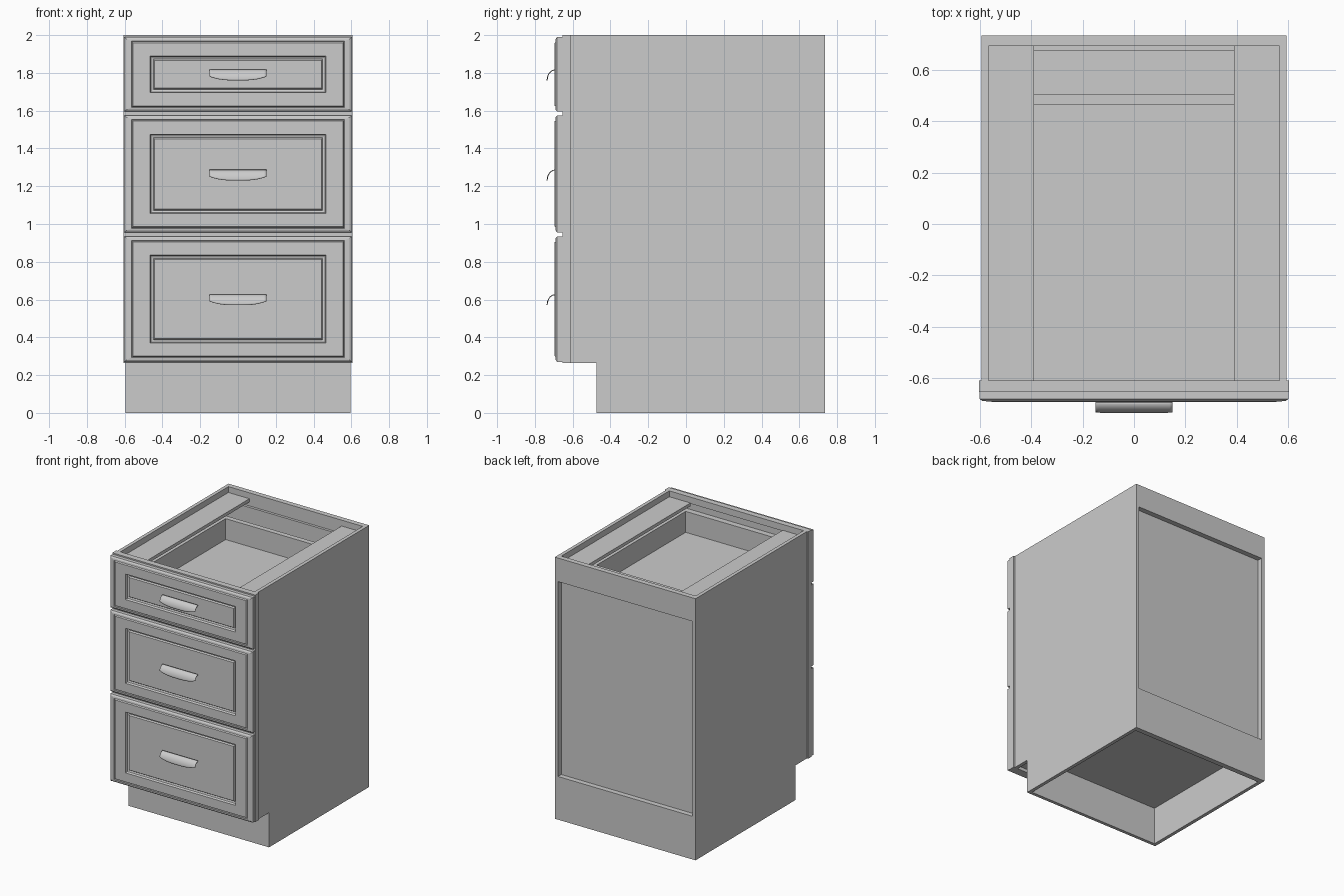
import bpy, bmesh, math

if "Cube" in bpy.data.objects:
    bpy.data.objects.remove(bpy.data.objects["Cube"])

# One painted-grey material
grey = bpy.data.materials.new("cabinet_grey")
grey.use_nodes = True
colour = (0.6, 0.6, 0.6, 1)
grey.diffuse_color = colour
grey.node_tree.nodes["Principled BSDF"].inputs["Base Color"].default_value = colour


def finish(name, bm):
    bmesh.ops.recalc_face_normals(bm, faces=bm.faces)
    mesh = bpy.data.meshes.new(name)
    bm.to_mesh(mesh)
    bm.free()
    mesh.materials.append(grey)
    obj = bpy.data.objects.new(name, mesh)
    bpy.context.collection.objects.link(obj)
    return obj


def box(name, x0, x1, y0, y1, z0, z1):
    bm = bmesh.new()
    bmesh.ops.create_cube(bm, size=1)
    for v in bm.verts:
        v.co.x = x1 if v.co.x > 0 else x0
        v.co.y = y1 if v.co.y > 0 else y0
        v.co.z = z1 if v.co.z > 0 else z0
    return finish(name, bm)


# Main levels of the carcass
W, IN = 0.595, 0.568          # outer and inner half width
FRONT, BACK = -0.61, 0.735
TOE_Y, TOE_Z = -0.475, 0.265
FACE = -0.655                 # front of the face frame


# Side panel with toe notch, extruded from its outline
def side_panel(name, x0, x1):
    bm = bmesh.new()
    outline = [(TOE_Y, 0), (BACK, 0), (BACK, 2), (FRONT, 2), (FRONT, TOE_Z), (TOE_Y, TOE_Z)]
    face = bm.faces.new([bm.verts.new((x0, y, z)) for y, z in outline])
    moved = bmesh.ops.extrude_face_region(bm, geom=[face])["geom"]
    bmesh.ops.translate(bm, vec=(x1 - x0, 0, 0),
                        verts=[g for g in moved if isinstance(g, bmesh.types.BMVert)])
    finish(name, bm)


for side, s in (("left", 1), ("right", -1)):
    side_panel(side + "_side_panel", s * IN, s * W)
    a, b = sorted((s * 0.39, s * IN))
    box(side + "_top_stretcher", a, b, FRONT, 0.695, 1.93, 1.955)
    a, b = sorted((s * 0.53, s * 0.605))
    box(side + "_frame_stile", a, b, FACE, FRONT, TOE_Z, 2)

# Back, bottom and toe boards
box("back_top_rail", -IN, IN, 0.695, BACK, 1.82, 2)
box("back_bottom_rail", -IN, IN, 0.695, BACK, 0, 0.33)
box("back_panel", -IN, IN, 0.675, 0.695, 0.29, 1.9)
box("bottom_panel", -IN, IN, FRONT, 0.695, 0.29, 0.315)
box("toe_board", -IN, IN, TOE_Y, -0.45, 0, 0.29)

# Horizontal rails of the face frame
for name, z0, z1 in (("top", 1.95, 2), ("upper", 1.555, 1.615),
                     ("lower", 0.915, 0.975), ("bottom", TOE_Z, 0.315)):
    box(name + "_frame_rail", -0.53, 0.53, FACE, FRONT, z0, z1)

# Moulding profile of a drawer front: x inset, z inset, y
PROFILE = [(0, 0, FACE), (0, 0, -0.682), (0.012, 0.010, -0.690),
           (0.038, 0.022, -0.692), (0.042, 0.025, -0.685), (0.048, 0.031, -0.695),
           (0.138, 0.10, -0.695), (0.143, 0.105, -0.678), (0.155, 0.117, -0.674),
           (0.162, 0.124, -0.684)]


def drawer_front(name, z0, z1):
    bm = bmesh.new()
    rings = []
    for ix, iz, y in PROFILE:
        x, lo, hi = 0.603 - ix, z0 + iz, z1 - iz
        rings.append([bm.verts.new(p) for p in
                      ((-x, y, lo), (x, y, lo), (x, y, hi), (-x, y, hi))])
    for r, q in zip(rings, rings[1:]):
        for i in range(4):
            j = (i + 1) % 4
            bm.faces.new((r[i], r[j], q[j], q[i]))
    bm.faces.new(rings[0])
    bm.faces.new(rings[-1])
    finish(name, bm)


# Open-bottomed cup pull, a curved shell
def cup_pull(name, top):
    bm = bmesh.new()
    nx, na, rows = 24, 10, []
    for i in range(nx + 1):
        t = 2 * i / nx - 1
        sweep = math.radians(90 - 22 * abs(t) ** 3)
        row = []
        for k in range(na + 1):
            a = sweep * k / na
            row.append(bm.verts.new((0.15 * t, -0.695 - 0.04 * math.sin(a),
                                     top - 0.055 * (1 - math.cos(a)))))
        rows.append(row)
    for r, q in zip(rows, rows[1:]):
        for k in range(na):
            bm.faces.new((r[k], r[k + 1], q[k + 1], q[k]))
    obj = finish(name, bm)
    shell = obj.modifiers.new("thickness", "SOLIDIFY")
    shell.thickness = 0.005
    shell.offset = 0
    bpy.ops.object.select_all(action="DESELECT")
    obj.select_set(True)
    bpy.context.view_layer.objects.active = obj
    bpy.ops.object.shade_smooth_by_angle(angle=math.radians(35))


# Drawers: front, pull and open box
for name, z0, z1, pull in (("top", 1.595, 1.99, 1.815), ("middle", 0.955, 1.575, 1.285),
                           ("bottom", 0.27, 0.935, 0.625)):
    drawer_front(name + "_drawer_front", z0, z1)
    cup_pull(name + "_drawer_pull", pull)
    lo, hi = z0 + 0.07, z1 - 0.11
    box(name + "_drawer_left_wall", 0.43, 0.47, FRONT, 0.505, lo, hi)
    box(name + "_drawer_right_wall", -0.47, -0.43, FRONT, 0.505, lo, hi)
    box(name + "_drawer_back_wall", -0.43, 0.43, 0.465, 0.505, lo, hi)
    box(name + "_drawer_inner_front", -0.47, 0.47, FACE, FRONT, lo, hi)
    box(name + "_drawer_floor", -0.43, 0.43, FRONT, 0.465, lo + 0.03, lo + 0.055)
